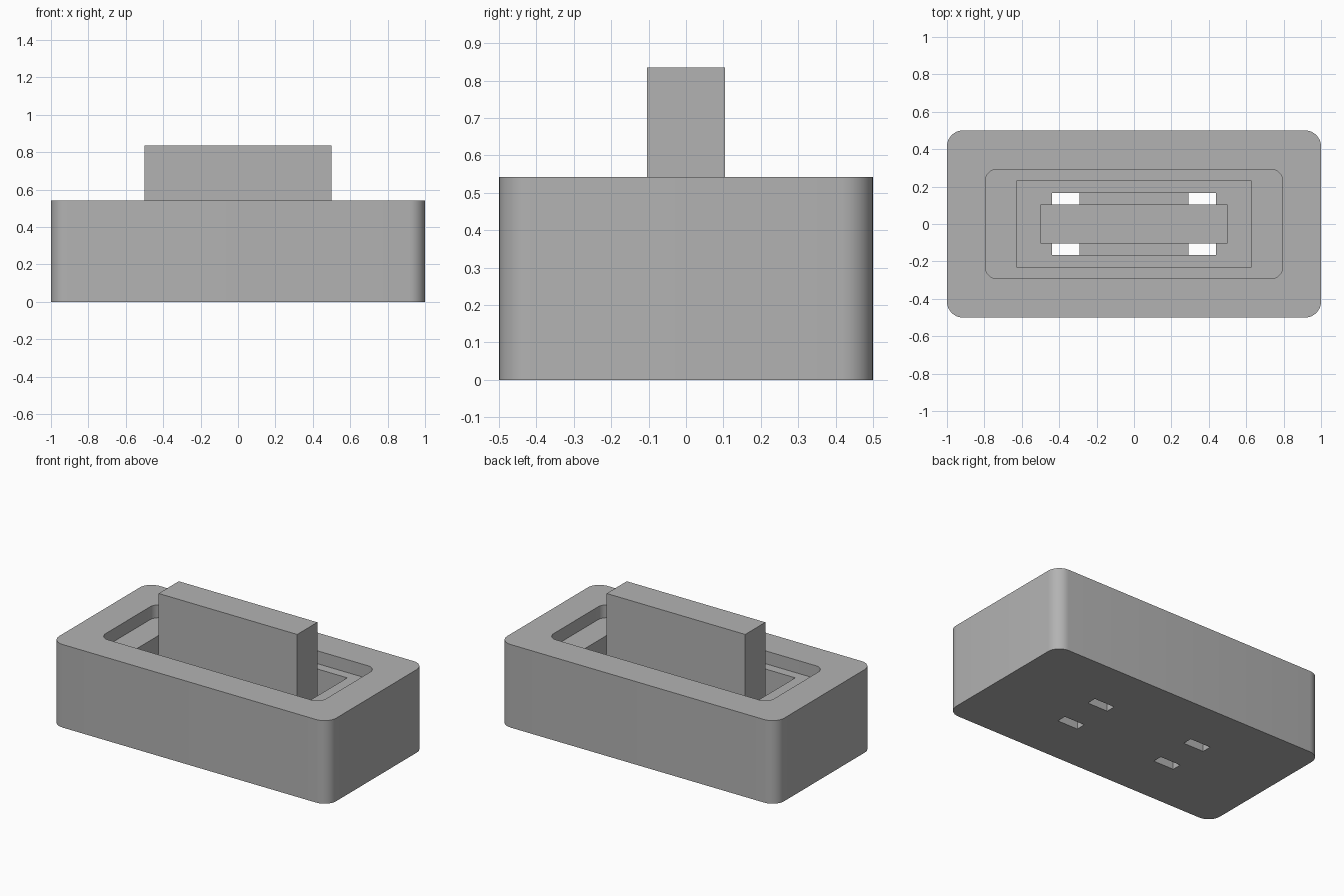
import bpy, bmesh, math

cube = bpy.data.objects.get("Cube")
if cube:
    bpy.data.objects.remove(cube, do_unlink=True)

grey = bpy.data.materials.new("mid grey")
grey.use_nodes = True
colour = (0.45, 0.45, 0.45, 1)
grey.diffuse_color = colour
grey.node_tree.nodes["Principled BSDF"].inputs["Base Color"].default_value = colour


def block(name, hx, hy, z0, z1, radius=0, cx=0, cy=0):
    """Upright block with optional rounded vertical corners."""
    steps = 8 if radius else 0
    bm = bmesh.new()
    outline = []
    for corner, (sx, sy) in enumerate([(1, 1), (-1, 1), (-1, -1), (1, -1)]):
        for i in range(steps + 1):
            a = math.pi / 2 * (corner + i / max(steps, 1))
            outline.append(bm.verts.new((
                cx + sx * (hx - radius) + radius * math.cos(a),
                cy + sy * (hy - radius) + radius * math.sin(a), z0)))
    base = bm.faces.new(outline)
    ext = bmesh.ops.extrude_face_region(bm, geom=[base], use_keep_orig=True)
    top = [v for v in ext["geom"] if isinstance(v, bmesh.types.BMVert)]
    bmesh.ops.translate(bm, verts=top, vec=(0, 0, z1 - z0))
    bmesh.ops.recalc_face_normals(bm, faces=bm.faces)
    mesh = bpy.data.meshes.new(name)
    bm.to_mesh(mesh)
    bm.free()
    mesh.materials.append(grey)
    obj = bpy.data.objects.new(name, mesh)
    bpy.context.collection.objects.link(obj)
    return obj


def cut(target, cutter):
    """Subtract the cutter, then discard it."""
    cutter.hide_render = True
    bpy.context.view_layer.objects.active = target
    mod = target.modifiers.new("cut", 'BOOLEAN')
    mod.operation = 'DIFFERENCE'
    mod.solver = 'EXACT'
    mod.object = cutter
    bpy.ops.object.modifier_apply(modifier=mod.name)
    bpy.data.objects.remove(cutter, do_unlink=True)


HEIGHT, LEDGE, FLOOR, WELL = 0.542, 0.458, 0.125, 0.07

# Rounded housing with a stepped recess
housing = block("housing", 1, 0.5, 0, HEIGHT, 0.085)
cut(housing, block("recess_cutter", 0.795, 0.292, LEDGE, 1, 0.0625))
cut(housing, block("pocket_cutter", 0.627, 0.231, FLOOR, 1))
cut(housing, block("well_cutter", 0.4375, 0.167, WELL, 1))

# Four slots through the floor, beside the bar
for sx in (-1, 1):
    for sy in (-1, 1):
        cut(housing, block("slot_cutter", 0.0735, 0.0315, -0.1, 1,
                           cx=sx * 0.364, cy=sy * 0.1355))

# Upright bar standing in the well
bar = block("upright_bar", 0.5, 0.104, WELL, 0.835)

bpy.ops.object.select_all(action='DESELECT')
housing.select_set(True)
bpy.context.view_layer.objects.active = housing
bpy.ops.object.shade_smooth_by_angle(angle=math.radians(30))
